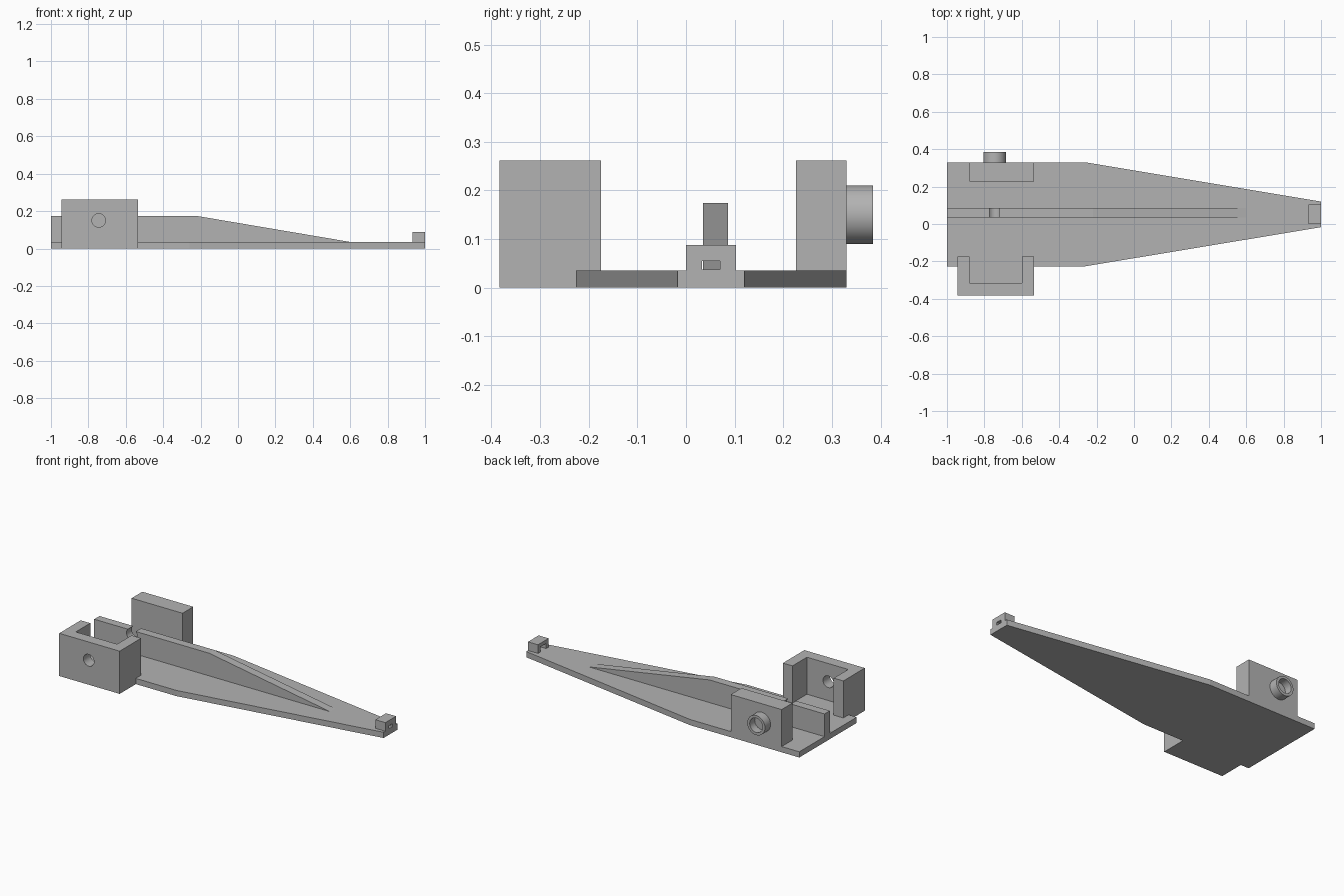
import bpy, bmesh, math
from mathutils import Matrix

cube = bpy.data.objects.get("Cube")
if cube:
    bpy.data.objects.remove(cube, do_unlink=True)

grey = bpy.data.materials.new("plain grey")
grey.use_nodes = True
colour = (0.45, 0.45, 0.45, 1)
grey.diffuse_color = colour
grey.node_tree.nodes["Principled BSDF"].inputs["Base Color"].default_value = colour

PLATE = 0.035          # plate thickness
PIVOT = (-0.745, 0.15)  # x and z of the shaft axis


def finish(name, bm):
    bmesh.ops.recalc_face_normals(bm, faces=bm.faces)
    mesh = bpy.data.meshes.new(name)
    bm.to_mesh(mesh)
    bm.free()
    mesh.materials.append(grey)
    ob = bpy.data.objects.new(name, mesh)
    bpy.context.collection.objects.link(ob)
    return ob


def prism(name, outline, low, high, axis="z"):
    """Extrude an outline along z, or an x-z outline along y."""
    bm = bmesh.new()
    place = (lambda a, b: (a, b, low)) if axis == "z" else (lambda a, b: (a, low, b))
    face = bm.faces.new([bm.verts.new(place(a, b)) for a, b in outline])
    moved = bmesh.ops.extrude_face_region(bm, geom=[face])["geom"]
    shift = (0, 0, high - low) if axis == "z" else (0, high - low, 0)
    bmesh.ops.translate(bm, vec=shift,
                        verts=[v for v in moved if isinstance(v, bmesh.types.BMVert)])
    return finish(name, bm)


def box(name, x0, x1, y0, y1, z0, z1):
    return prism(name, [(x0, y0), (x1, y0), (x1, y1), (x0, y1)], z0, z1)


def shaft(name, radius, y0, y1):
    """Cylinder along y on the pivot axis."""
    bm = bmesh.new()
    bmesh.ops.create_cone(bm, cap_ends=True, segments=48, radius1=radius,
                          radius2=radius, depth=y1 - y0)
    bmesh.ops.transform(bm, verts=bm.verts, matrix=Matrix.Translation(
        (PIVOT[0], (y0 + y1) / 2, PIVOT[1])) @ Matrix.Rotation(math.pi / 2, 4, "X"))
    return finish(name, bm)


def cut(target, cutter):
    cutter.hide_render = True
    cutter.hide_set(True)
    mod = target.modifiers.new("cut", "BOOLEAN")
    mod.operation = "DIFFERENCE"
    mod.solver = "EXACT"
    mod.object = cutter


def smooth(ob):
    bpy.ops.object.select_all(action="DESELECT")
    bpy.context.view_layer.objects.active = ob
    ob.select_set(True)
    bpy.ops.object.shade_smooth_by_angle(angle=math.radians(30))


# Tapered base plate with a tab under the bracket
prism("base_plate", [(-1, -0.226), (-0.945, -0.226), (-0.945, -0.383), (-0.535, -0.383),
                     (-0.535, -0.226), (-0.26, -0.226), (1, -0.017), (1, 0.12),
                     (-0.26, 0.33), (-1, 0.33)], 0, PLATE)

# Central stiffening rib with sloping top
rib = prism("rib", [(-1, PLATE), (0.6, PLATE), (-0.22, 0.174), (-1, 0.174)],
            0.035, 0.086, "y")

# U-shaped bracket at the front
bracket = prism("bracket", [(-0.945, -0.383), (-0.535, -0.383), (-0.535, -0.175),
                            (-0.6, -0.175), (-0.6, -0.315), (-0.88, -0.315),
                            (-0.88, -0.175), (-0.945, -0.175)], PLATE, 0.262)

# Shaft hole through bracket and rib
hole = shaft("shaft_hole_cutter", 0.036, -0.45, 0.15)
for part in (bracket, rib):
    cut(part, hole)

# Rear wall and its hollow boss
box("rear_wall", -0.88, -0.535, 0.226, 0.33, PLATE, 0.262)
boss = shaft("boss", 0.06, 0.33, 0.384)
cut(boss, shaft("boss_hole_cutter", 0.044, 0.335, 0.42))
smooth(boss)

# Small tip block with a slot and a wider pocket on the inner side
tip = box("tip_block", 0.932, 1, 0, 0.103, PLATE, 0.088)
cut(tip, box("tip_slot_cutter", 0.9, 1.1, 0.033, 0.07, 0.037, 0.055))
cut(tip, box("tip_pocket_cutter", 0.9, 0.97, 0.025, 0.078, 0.03, 0.066))
